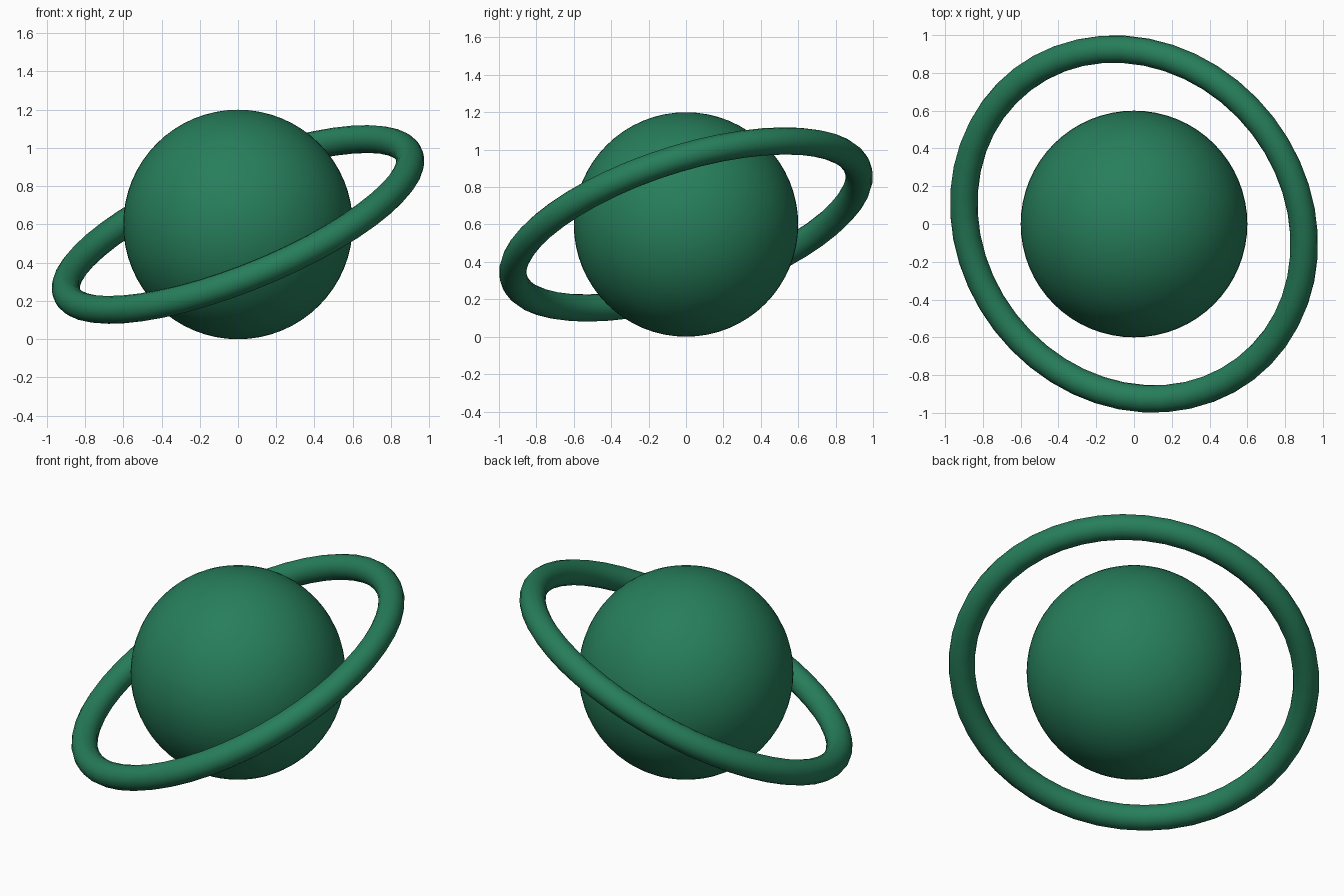
import bpy
from mathutils import Vector

cube = bpy.data.objects.get("Cube")
if cube:
    bpy.data.objects.remove(cube, do_unlink=True)

# Single green material
green = bpy.data.materials.new("deep_green")
colour = (0.02, 0.21, 0.105, 1.0)
green.diffuse_color = colour
green.use_nodes = True
green.node_tree.nodes["Principled BSDF"].inputs["Base Color"].default_value = colour

CENTRE = Vector((0, 0, 0.6))


def finish(name):
    """Name, colour and smooth the object just added."""
    obj = bpy.context.object
    obj.name = name
    obj.data.materials.append(green)
    bpy.ops.object.shade_smooth()
    return obj


# Planet globe
bpy.ops.mesh.primitive_uv_sphere_add(segments=64, ring_count=32, radius=0.6, location=CENTRE)
finish("globe")

# Tilted round ring, floating clear of the globe
axis = Vector((-0.362, -0.287, 0.887))
tilt = Vector((0, 0, 1)).rotation_difference(axis).to_euler()
bpy.ops.mesh.primitive_torus_add(major_segments=48, minor_segments=16, major_radius=0.967,
                                 minor_radius=0.073, location=CENTRE, rotation=tilt)
finish("ring")
